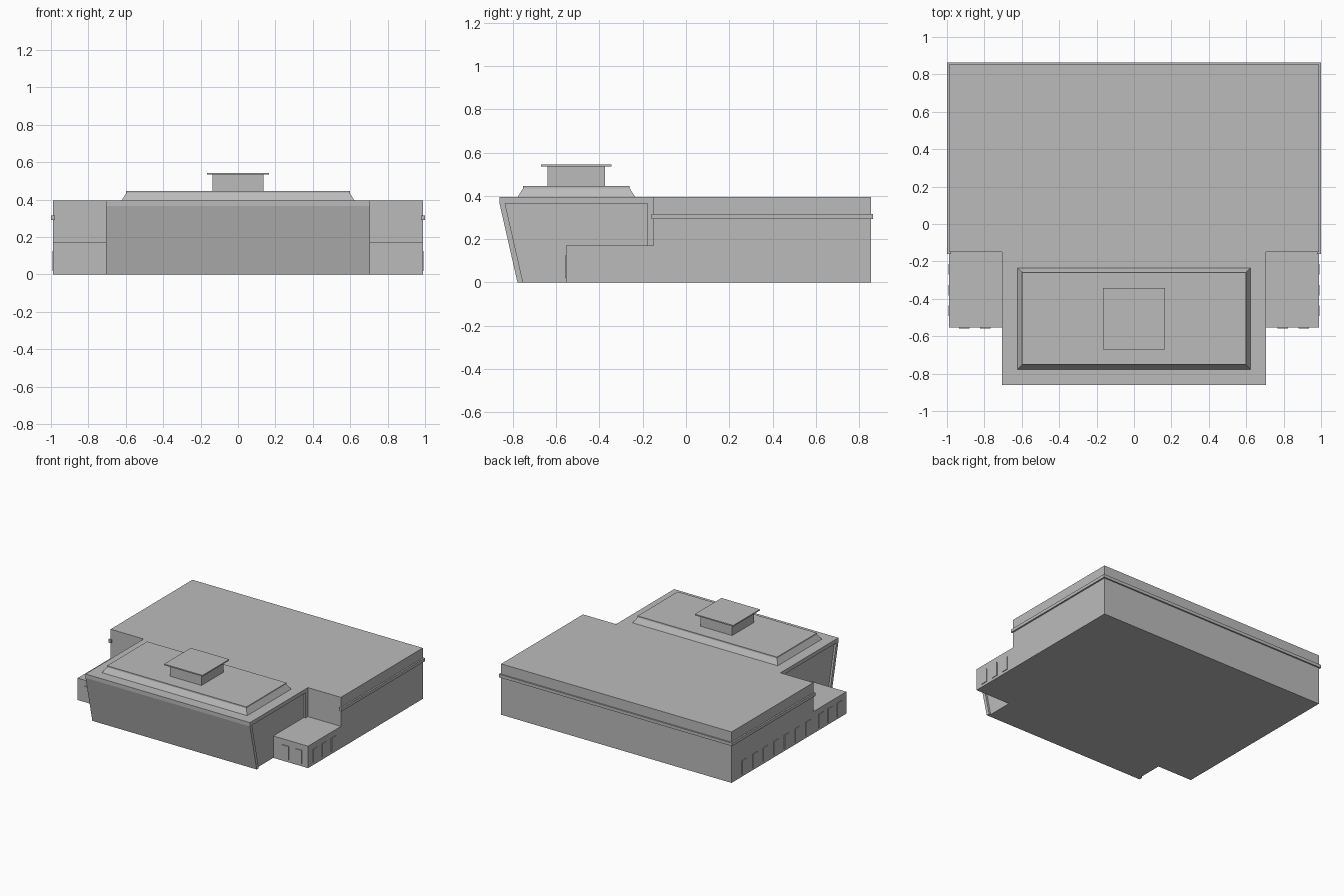
import bpy
import bmesh

cube = bpy.data.objects.get("Cube")
if cube:
    bpy.data.objects.remove(cube, do_unlink=True)

# One plain grey for the whole building
GREY = (0.5, 0.5, 0.5, 1.0)
mat = bpy.data.materials.new("plain_grey")
mat.use_nodes = True
mat.diffuse_color = GREY
mat.node_tree.nodes["Principled BSDF"].inputs["Base Color"].default_value = GREY


def finish(name, bm):
    bmesh.ops.recalc_face_normals(bm, faces=bm.faces)
    mesh = bpy.data.meshes.new(name)
    bm.to_mesh(mesh)
    bm.free()
    mesh.materials.append(mat)
    obj = bpy.data.objects.new(name, mesh)
    bpy.context.scene.collection.objects.link(obj)
    return obj


def box(name, x, y, z, taper=0.0):
    """Box from (low, high) ranges; taper pulls the top edges inward."""
    bm = bmesh.new()
    bmesh.ops.create_cube(bm, size=1)
    for v in bm.verts:
        top = v.co.z > 0
        for axis, (low, high) in enumerate((x, y, z)):
            inset = taper if top and axis < 2 else 0
            v.co[axis] = high - inset if v.co[axis] > 0 else low + inset
    return finish(name, bm)


def extrude_x(name, profile, half_width):
    """Side profile of (y, z) points extruded symmetrically along x."""
    bm = bmesh.new()
    face = bm.faces.new([bm.verts.new((-half_width, y, z)) for y, z in profile])
    moved = bmesh.ops.extrude_face_region(bm, geom=[face])["geom"]
    verts = [g for g in moved if isinstance(g, bmesh.types.BMVert)]
    bmesh.ops.translate(bm, verts=verts, vec=(2 * half_width, 0, 0))
    return finish(name, bm)


SIDE, BACK, STEP = 0.988, 0.853, -0.15
HALL, ROOF, LIP = 0.705, 0.395, 0.365
WING_FRONT, WING_TOP = -0.553, 0.17

# Main hall
box("main_hall", (-SIDE, SIDE), (STEP, BACK), (0, ROOF))

# Projecting band around the sides and back
BAND = (0.292, 0.316)
box("back_band", (-1, 1), (BACK - 0.01, BACK + 0.011), BAND)

# Front block: recessed core inside a raised frame
extrude_x("front_core",
          [(-0.76, 0), (STEP, 0), (STEP, LIP), (-0.84, LIP)], HALL - 0.015)
extrude_x("front_wall",
          [(-0.778, 0), (-0.752, 0), (-0.835, LIP), (-0.861, LIP)], HALL)
box("front_roof_edge", (-HALL, HALL), (-0.861, STEP), (LIP, ROOF))
box("front_rear_frame", (-HALL, HALL), (-0.177, STEP), (0, LIP))

# Stepped roof with a small capped tower
box("roof_slope", (-0.623, 0.623), (-0.777, -0.235), (ROOF, 0.435), 0.025)
box("roof_slab", (-0.598, 0.598), (-0.752, -0.26), (0.435, 0.446))
box("tower", (-0.135, 0.135), (-0.64, -0.373), (0.446, 0.535))
box("tower_cap", (-0.165, 0.165), (-0.67, -0.343), (0.535, 0.544))


def side_window(name, sign, y):
    x = sorted((sign * (SIDE - 0.003), sign * (SIDE + 0.005)))
    box(name, x, (y - 0.028, y + 0.028), (0.02, 0.125))


# Low side wings with their windows
for side, s in (("left", 1), ("right", -1)):
    box(side + "_band", sorted((s * (SIDE - 0.01), s)), (STEP - 0.01, BACK + 0.011), BAND)
    box(side + "_wing", sorted((s * (HALL - 0.02), s * SIDE)),
        (WING_FRONT, STEP), (0, WING_TOP))
    for i in range(3):
        side_window(f"{side}_wing_window_{i}", s, -0.465 + i * 0.112)
    for i in range(2):
        x = s * (0.795 + i * 0.112)
        box(f"{side}_front_window_{i}", (x - 0.028, x + 0.028),
            (WING_FRONT - 0.005, WING_FRONT + 0.003), (0.02, 0.125))

# Window row along the right wall of the main hall
for i in range(7):
    side_window(f"hall_window_{i}", -1, -0.08 + i * 0.13)
